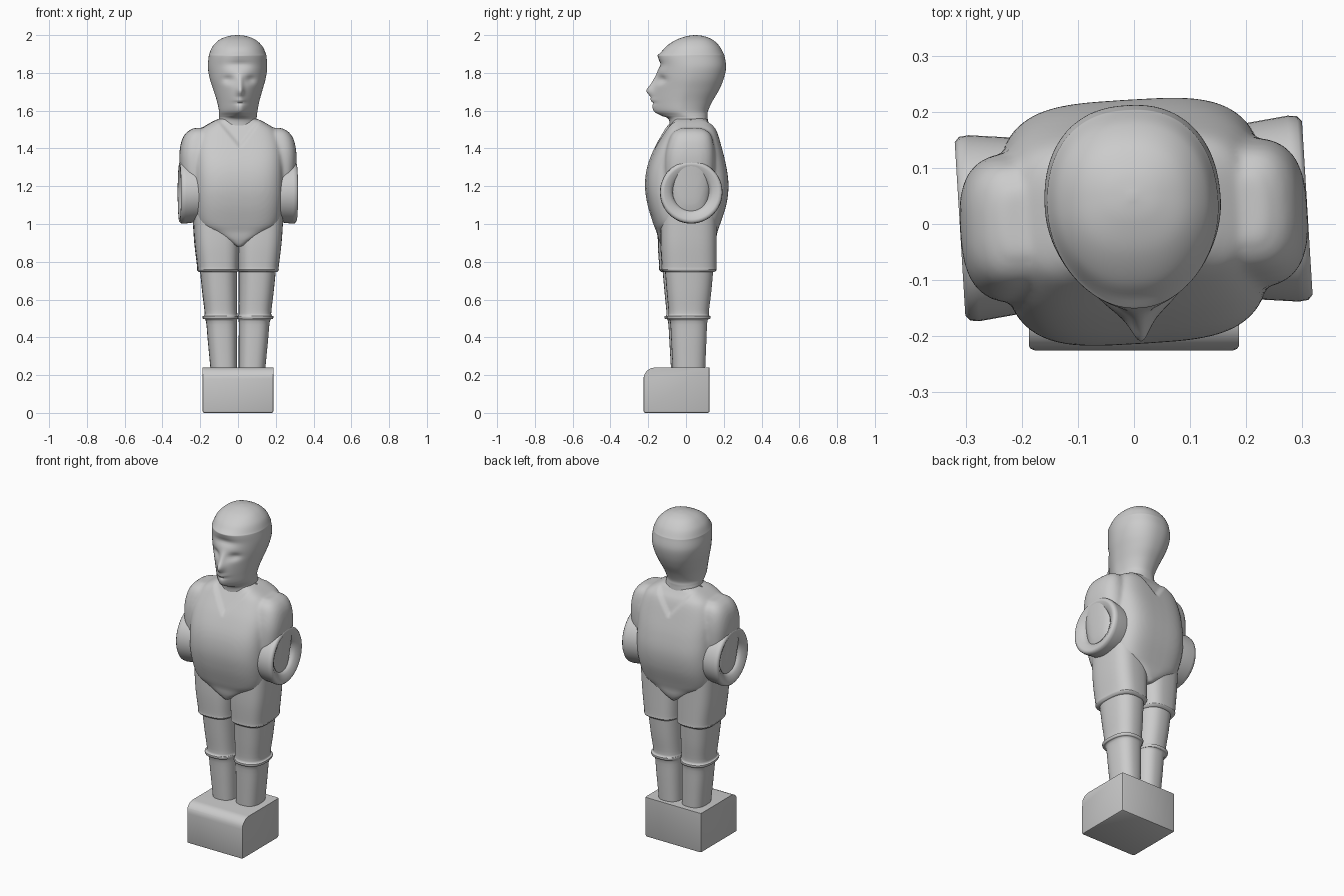
import bpy, bmesh, math
from mathutils import Matrix, Vector

cube = bpy.data.objects.get("Cube")
if cube:
    bpy.data.objects.remove(cube, do_unlink=True)

grey = bpy.data.materials.new("plain_grey")
grey.use_nodes = True
grey.diffuse_color = (0.6, 0.6, 0.6, 1)
grey.node_tree.nodes["Principled BSDF"].inputs["Base Color"].default_value = (0.6, 0.6, 0.6, 1)
TWIST = Matrix.Rotation(math.radians(3.5), 4, 'Z')


def finish(name, bm, angle=40, twist=True):
    bmesh.ops.recalc_face_normals(bm, faces=bm.faces)
    me = bpy.data.meshes.new(name)
    bm.to_mesh(me)
    bm.free()
    me.materials.append(grey)
    ob = bpy.data.objects.new(name, me)
    bpy.context.collection.objects.link(ob)
    if twist:
        ob.matrix_world = TWIST
    bpy.ops.object.select_all(action='DESELECT')
    ob.select_set(True)
    bpy.context.view_layer.objects.active = ob
    bpy.ops.object.shade_smooth_by_angle(angle=math.radians(angle))
    return ob


def spline(rows, steps):
    """Smooth in-between sections through the given ones."""
    out = []
    for i in range(len(rows) - 1):
        p = [rows[max(0, min(len(rows) - 1, i + k))] for k in (-1, 0, 1, 2)]
        for j in range(steps):
            t = j / steps
            out.append([0.5 * (2 * b + (c - a) * t + (2 * a - 5 * b + 4 * c - d) * t * t
                               + (3 * b - a - 3 * c + d) * t ** 3) for a, b, c, d in zip(*p)])
    return out + [list(rows[-1])]


def loft(bm, rows, n=2.0, seg=48, steps=5, cx=0.0):
    """Rows: height, half width, front y, back y, centre shift in x, front taper."""
    rings = []
    power = lambda v: math.copysign(abs(v) ** (2 / n), v)
    for z, w, y0, y1, dx, taper in spline(rows, steps):
        ring = []
        for k in range(seg):
            a = math.tau * k / seg
            c, s = power(math.cos(a)), power(math.sin(a))
            x = w * c * (1 - taper * max(0, -s) ** 1.5)
            ring.append(bm.verts.new((cx + dx + x, (y0 + y1) / 2 + (y1 - y0) / 2 * s, z)))
        rings.append(ring)
    for a, b in zip(rings, rings[1:]):
        for k in range(seg):
            m = (k + 1) % seg
            bm.faces.new((a[k], a[m], b[m], b[k]))
    bm.faces.new(rings[0])
    bm.faces.new(rings[-1])


# Base block with a rounded upper front edge
bm = bmesh.new()
bmesh.ops.create_cube(bm, size=1, matrix=Matrix.Translation((0, -0.05, 0.12)) @ Matrix.Diagonal((0.375, 0.35, 0.24, 1)))
edge_mid = lambda e: (e.verts[0].co + e.verts[1].co) / 2
front_top = [e for e in bm.edges if edge_mid(e).y < -0.2 and edge_mid(e).z > 0.2]
bmesh.ops.bevel(bm, geom=front_top, offset=0.06, segments=6, profile=0.5, affect='EDGES')
others = [e for e in bm.edges if e.calc_face_angle(0) > 1 and edge_mid(e).z < 0.2]
bmesh.ops.bevel(bm, geom=others, offset=0.01, segments=2, profile=0.5, affect='EDGES')
finish("base_block", bm, 35, False)

# Legs with socks and shorts, one per side
for side, label in ((1, "left"), (-1, "right")):
    bm = bmesh.new()
    loft(bm, [(0.235, 0.07, -0.075, 0.097, 0, 0), (0.38, 0.077, -0.083, 0.103, 0.007, 0),
              (0.485, 0.082, -0.09, 0.108, 0.012, 0), (0.497, 0.092, -0.105, 0.122, 0.017, 0),
              (0.512, 0.094, -0.108, 0.125, 0.018, 0), (0.526, 0.086, -0.098, 0.115, 0.015, 0),
              (0.64, 0.092, -0.108, 0.128, 0.022, 0), (0.78, 0.099, -0.12, 0.14, 0.029, 0)],
         2.5, 40, 4, 0.075)
    bmesh.ops.scale(bm, vec=(side, 1, 1), verts=bm.verts)
    finish(label + "_leg", bm, 50)
    bm = bmesh.new()
    loft(bm, [(0.745, 0.1, -0.122, 0.142, 0, 0), (0.757, 0.109, -0.135, 0.155, 0, 0),
              (0.775, 0.109, -0.135, 0.155, 0, 0), (0.9, 0.118, -0.142, 0.155, 0.006, 0),
              (1.05, 0.122, -0.14, 0.155, 0.012, 0)], 3.0, 40, 4, 0.106)
    bmesh.ops.scale(bm, vec=(side, 1, 1), verts=bm.verts)
    finish(label + "_shorts_leg", bm, 50)

# Shirt with arms, fused into one soft shape
bm = bmesh.new()
loft(bm, [(0.88, 0.015, -0.13, 0.14, 0, 0), (0.92, 0.09, -0.146, 0.158, 0, 0),
          (0.96, 0.165, -0.155, 0.165, 0, 0), (1.0, 0.215, -0.17, 0.178, 0, 0),
          (1.1, 0.235, -0.2, 0.21, 0, 0), (1.2, 0.24, -0.214, 0.222, 0, 0),
          (1.3, 0.24, -0.203, 0.211, 0, 0), (1.4, 0.235, -0.165, 0.187, 0, 0),
          (1.49, 0.205, -0.115, 0.16, 0, 0), (1.53, 0.155, -0.092, 0.135, 0, 0),
          (1.558, 0.1, -0.078, 0.118, 0, 0)], 3.6, 64)
for side in (1, -1):
    loft(bm, [(1.02, 0.06, -0.07, 0.08, 0, 0), (1.1, 0.085, -0.1, 0.11, 0, 0),
              (1.25, 0.1, -0.125, 0.135, 0, 0), (1.36, 0.107, -0.125, 0.14, 0, 0),
              (1.44, 0.095, -0.105, 0.13, 0, 0), (1.485, 0.068, -0.08, 0.11, 0, 0),
              (1.508, 0.03, -0.04, 0.07, 0, 0)], 2.8, 40, 4, side * 0.203)
shirt = finish("shirt_and_arms", bm)
remesh = shirt.modifiers.new("fuse", 'REMESH')
remesh.mode = 'VOXEL'
remesh.voxel_size = 0.009
remesh.use_smooth_shade = True
soften = shirt.modifiers.new("soften", 'SMOOTH')
soften.iterations = 8
for m in list(shirt.modifiers):
    bpy.ops.object.modifier_apply(modifier=m.name)
# V-shaped neckline pressed into chest and back
for v in shirt.data.vertices:
    depth = v.co.z - 1.415 - 1.25 * abs(v.co.x)
    if depth > -0.02 and abs(v.co.x) < 0.13:
        v.co.y -= math.copysign(0.012 * min(1, (depth + 0.02) / 0.03), v.co.y - 0.02)

# Rod collars with a dished opening
profile = [(0.19, 0.155), (0.285, 0.166), (0.302, 0.164), (0.31, 0.155), (0.31, 0.143),
           (0.296, 0.115), (0.285, 0.1), (0.255, 0.092), (0.25, 0.08)]
for side, label in ((1, "left"), (-1, "right")):
    bm = bmesh.new()
    rings = [[bm.verts.new((side * x, 0.01 + r * math.cos(math.tau * k / 48),
                            1.168 + r * math.sin(math.tau * k / 48))) for k in range(48)]
             for x, r in profile]
    for a, b in zip(rings, rings[1:]):
        for k in range(48):
            m = (k + 1) % 48
            bm.faces.new((a[k], a[m], b[m], b[k]))
    bm.faces.new(rings[0])
    bm.faces.new(rings[-1])
    finish(label + "_rod_collar", bm, 50)

# Head and neck, with nose, eye sockets, mouth and fringe shaped in
bm = bmesh.new()
loft(bm, [(1.5, 0.105, -0.085, 0.118, 0, 0), (1.555, 0.1, -0.092, 0.115, 0, 0.1),
          (1.575, 0.1, -0.135, 0.115, 0, 0.5), (1.6, 0.102, -0.172, 0.117, 0, 0.6),
          (1.65, 0.112, -0.18, 0.14, 0, 0.55), (1.71, 0.13, -0.175, 0.175, 0, 0.45),
          (1.77, 0.148, -0.16, 0.2, 0, 0.3), (1.83, 0.157, -0.147, 0.212, 0, 0.2),
          (1.885, 0.153, -0.146, 0.205, 0, 0.15), (1.9, 0.15, -0.138, 0.2, 0, 0.15),
          (1.94, 0.132, -0.105, 0.178, 0, 0.1), (1.975, 0.096, -0.052, 0.142, 0, 0),
          (1.994, 0.05, 0.003, 0.096, 0, 0), (2.0, 0.006, 0.043, 0.055, 0, 0)], 2.3, 96, 6)
bumps = [(0, 1.705, 0.02, 0.028, -0.032), (0, 1.75, 0.016, 0.035, -0.014),
         (0.058, 1.765, 0.03, 0.02, 0.018), (-0.058, 1.765, 0.03, 0.02, 0.018),
         (0, 1.64, 0.03, 0.007, 0.008), (0, 1.655, 0.028, 0.008, -0.008),
         (0, 1.845, 0.07, 0.02, 0.012), (0, 1.895, 0.07, 0.012, -0.006)]
for v in bm.verts:
    if v.co.y < -0.04:
        for x, z, sx, sz, amount in bumps:
            v.co.y += amount * math.exp(-((v.co.x - x) / sx) ** 2 - ((v.co.z - z) / sz) ** 2)
finish("head_and_neck", bm, 60)
